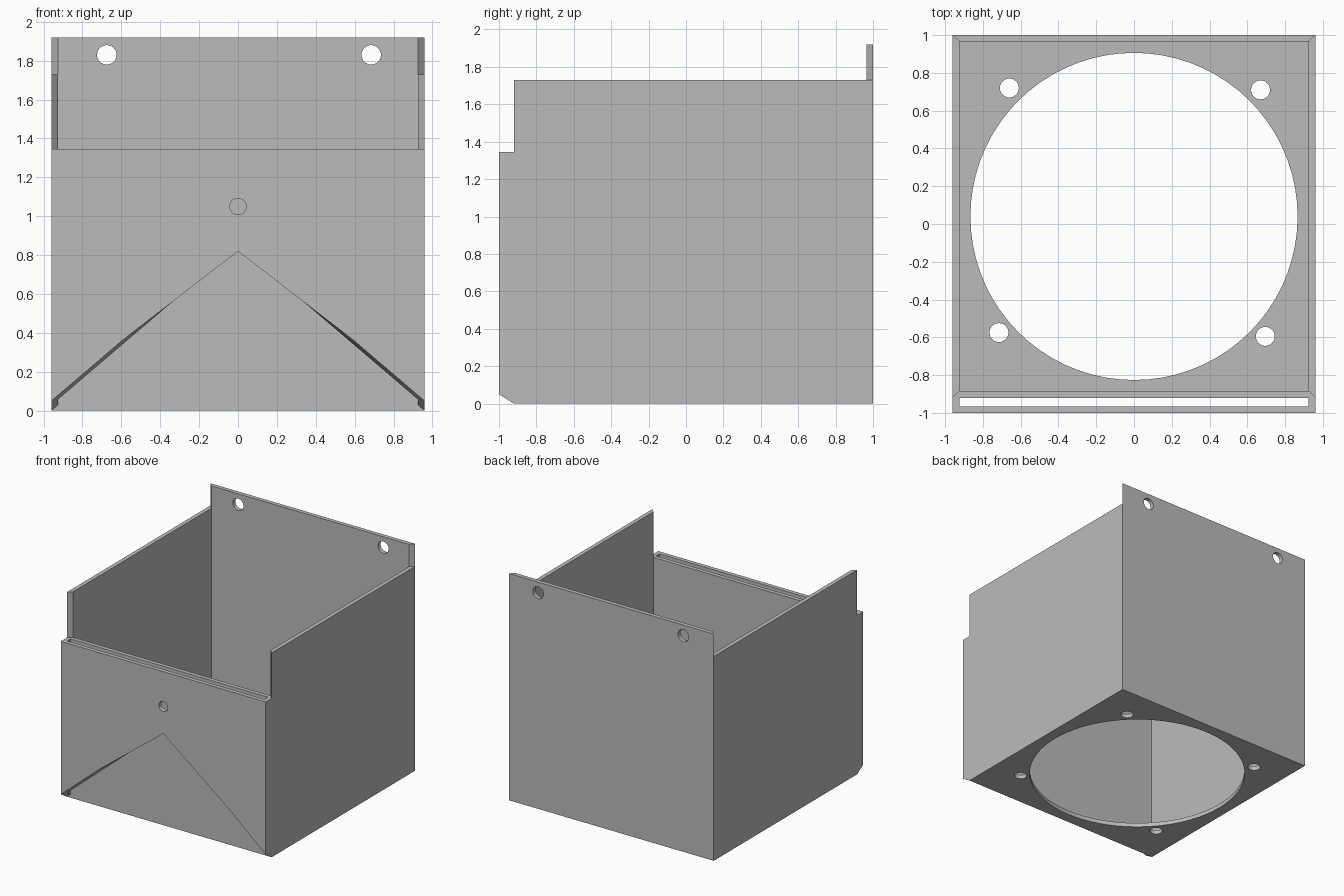
import bpy, bmesh
from math import sin, cos, tau

cube = bpy.data.objects.get("Cube")
if cube:
    bpy.data.objects.remove(cube, do_unlink=True)

grey = bpy.data.materials.new("plain grey")
grey.use_nodes = True
colour = (0.5, 0.5, 0.5, 1)
grey.diffuse_color = colour
grey.node_tree.nodes["Principled BSDF"].inputs["Base Color"].default_value = colour

W, D, T = 0.96, 1.0, 0.035      # half width, half depth, sheet thickness
IW = W - T                      # inner half width
SLOT_BACK = -0.92               # outer face of the inner front wall
FRONT_TOP, SIDE_TOP, BACK_TOP = 1.345, 1.73, 1.92


def loft(name, start, end):
    """Solid between two matching outlines."""
    bm = bmesh.new()
    a = [bm.verts.new(p) for p in start]
    b = [bm.verts.new(p) for p in end]
    bm.faces.new(a)
    bm.faces.new(b)
    for i in range(len(a)):
        j = (i + 1) % len(a)
        bm.faces.new((a[i], a[j], b[j], b[i]))
    bmesh.ops.triangulate(bm, faces=[f for f in bm.faces if len(f.verts) == 4])
    bmesh.ops.recalc_face_normals(bm, faces=bm.faces)
    mesh = bpy.data.meshes.new(name)
    bm.to_mesh(mesh)
    bm.free()
    mesh.materials.append(grey)
    obj = bpy.data.objects.new(name, mesh)
    bpy.context.collection.objects.link(obj)
    return obj


def prism(name, plan, z0, z1):
    return loft(name, [(x, y, z0) for x, y in plan], [(x, y, z1) for x, y in plan])


def block(name, x, y0, y1, z0, z1):
    return prism(name, [(-x, y0), (x, y0), (x, y1), (-x, y1)], z0, z1)


def ring(r, n=72):
    return [(r * cos(tau * i / n), r * sin(tau * i / n)) for i in range(n)]


def hole_down(name, cx, cy, r):
    return prism(name, [(cx + u, cy + v) for u, v in ring(r)], -0.2, 0.2)


def hole_through(name, cx, cz, r, y0, y1):
    return loft(name, *[[(cx + u, y, cz + v) for u, v in ring(r)] for y in (y0, y1)])


def mitred_plan(y, lean):
    """Plan area in front of y, with its rear corners cut at 45 degrees."""
    right = [(W + s, y + lean * s) for s in (0.04, -0.05)]
    return [(-1, -1.1), (1, -1.1)] + right + [(-x, v) for x, v in reversed(right)]


def chevron(y, foot):
    """Gable outline whose sloping sides meet the box sides at height foot."""
    apex, x = 0.82, 1.2
    z = apex - (apex - foot) * x / W
    return [(-x, y, -0.5), (x, y, -0.5), (x, y, z), (0, y, apex), (-x, y, z)]


housing = block("housing", W, -D, D, 0, BACK_TOP)

cutters = [
    block("cavity", IW, SLOT_BACK + T, D - T, T, 2.1),
    prism("front_step", mitred_plan(SLOT_BACK, -1), FRONT_TOP, 2.2),
    prism("side_step", mitred_plan(D, 1), SIDE_TOP, 2.3),
    block("slide_slot", IW, -D + T, SLOT_BACK, -0.3, 2.4),
    loft("gable_opening", chevron(-1.08, 0.08), chevron(SLOT_BACK, 0)),
    hole_down("fan_opening", 0, 0.04, 0.866),
    hole_through("front_hole", 0, 1.05, 0.042, -1.1, -0.94),
]
# Mounting holes in the floor and back
for x, y in [(-0.66, 0.72), (0.67, 0.71), (-0.715, -0.575), (0.695, -0.595)]:
    cutters.append(hole_down("floor_hole", x, y, 0.05))
for x in (-0.675, 0.685):
    cutters.append(hole_through("back_hole", x, 1.83, 0.05, 0.8, 1.2))

# Carve the housing, then discard the cutters
for cutter in cutters:
    cutter.hide_render = True
    mod = housing.modifiers.new(cutter.name, "BOOLEAN")
    mod.operation, mod.solver, mod.object = "DIFFERENCE", "EXACT", cutter
graph = bpy.context.evaluated_depsgraph_get()
carved = bpy.data.meshes.new_from_object(housing.evaluated_get(graph))
housing.modifiers.clear()
housing.data = carved
for cutter in cutters:
    bpy.data.objects.remove(cutter, do_unlink=True)

# Merge leftover flat triangles
bm = bmesh.new()
bm.from_mesh(carved)
bmesh.ops.remove_doubles(bm, verts=bm.verts, dist=0.0001)
bmesh.ops.dissolve_limit(bm, angle_limit=0.002, verts=bm.verts, edges=bm.edges)
bm.to_mesh(carved)
bm.free()

bpy.context.view_layer.objects.active = housing
housing.select_set(True)
bpy.ops.object.shade_smooth_by_angle()
